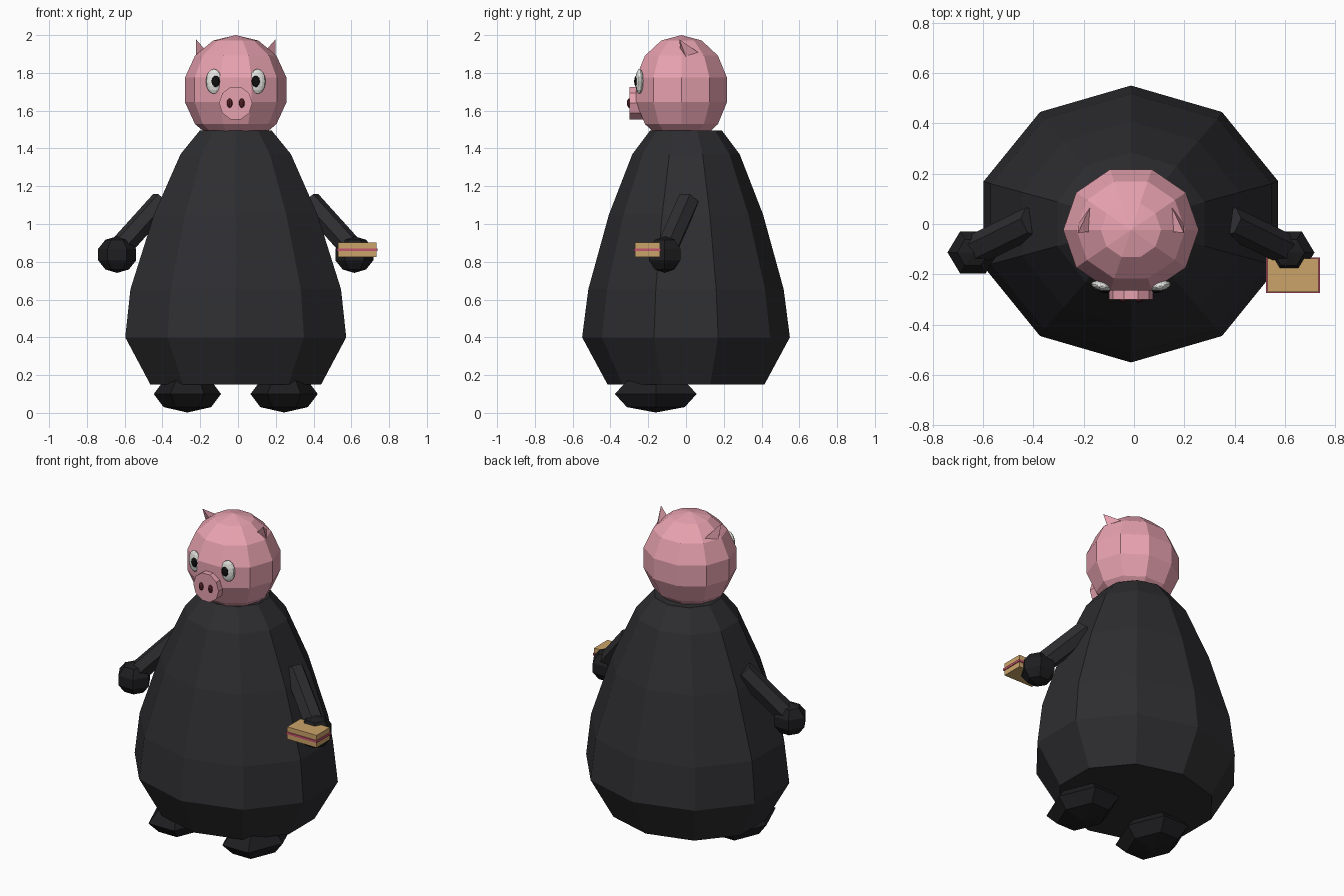
import bpy, bmesh
from math import sin, cos, pi, radians
from mathutils import Vector

if "Cube" in bpy.data.objects:
    bpy.data.objects.remove(bpy.data.objects["Cube"])

CX = -0.012  # symmetry line of the figure


def mat(name, rgb):
    m = bpy.data.materials.new(name)
    m.diffuse_color = (*rgb, 1)
    m.use_nodes = True
    m.node_tree.nodes["Principled BSDF"].inputs["Base Color"].default_value = m.diffuse_color
    return m


PINK = mat("pink", (0.80, 0.36, 0.43))
BLACK = mat("cloth", (0.027, 0.027, 0.031))
DARK = mat("dark", (0.013, 0.013, 0.015))
WHITE = mat("white", (0.8, 0.8, 0.77))
PUPIL = mat("pupil", (0.005, 0.005, 0.005))
NOSTRIL = mat("nostril", (0.12, 0.02, 0.03))
BREAD = mat("bread", (0.60, 0.37, 0.14))
HAM = mat("ham", (0.55, 0.09, 0.16))


def finish(name, bm, material, loc=(0, 0, 0), rot=None):
    bmesh.ops.recalc_face_normals(bm, faces=bm.faces)
    me = bpy.data.meshes.new(name)
    bm.to_mesh(me)
    bm.free()
    me.materials.append(material)
    ob = bpy.data.objects.new(name, me)
    ob.location = loc
    if rot:
        ob.rotation_euler = rot
    bpy.context.collection.objects.link(ob)
    return ob


def lathe(name, rings, n, material, loc=(0, 0, 0), rot=None, start=0.0):
    """Loft elliptical n-gon rings (rx, ry, z), capped at both ends."""
    bm = bmesh.new()
    loops = [[bm.verts.new((rx * cos(start + 2 * pi * i / n),
                            ry * sin(start + 2 * pi * i / n), z))
              for i in range(n)] for rx, ry, z in rings]
    for a, b in zip(loops, loops[1:]):
        for i in range(n):
            j = (i + 1) % n
            bm.faces.new((a[i], a[j], b[j], b[i]))
    for end, r in ((loops[0], rings[0]), (loops[-1], rings[-1])):
        if r[0] > 1e-4:
            bm.faces.new(end)
    bmesh.ops.remove_doubles(bm, verts=bm.verts, dist=1e-5)
    return finish(name, bm, material, loc, rot)


def ball(name, size, n, rows, material, loc, rot=None, start=0.0):
    lat = [pi * k / rows - pi / 2 for k in range(rows + 1)]
    rings = [(size[0] * cos(t), size[1] * cos(t), size[2] * sin(t)) for t in lat]
    return lathe(name, rings, n, material, loc, rot, start)


def box(name, lo, hi, material):
    lo, hi = Vector(lo), Vector(hi)
    bm = bmesh.new()
    bmesh.ops.create_cube(bm, size=1)
    bmesh.ops.scale(bm, vec=hi - lo, verts=bm.verts)
    return finish(name, bm, material, (lo + hi) / 2)


# robe-like body, ten sides
lathe("body", [(0.475, 0.415, 0.15), (0.615, 0.55, 0.40), (0.586, 0.517, 0.655),
               (0.455, 0.408, 1.05), (0.307, 0.284, 1.37), (0.20, 0.19, 1.495)],
      10, BLACK, (CX, 0, 0), start=pi / 2)

# head and snout
ball("head", (0.276, 0.26, 0.29), 10, 7, PINK, (CX, -0.024, 1.71))
lathe("snout", [(0.088, 0.09, 0), (0.088, 0.09, 0.09)], 10, PINK,
      (CX, -0.21, 1.64), (pi / 2, 0, 0))

for s, side in ((-1, "left"), (1, "right")):
    # face details
    ball(side + "_nostril", (0.015, 0.012, 0.025), 8, 6, NOSTRIL,
         (CX + s * 0.032, -0.301, 1.64))
    ball(side + "_eye", (0.043, 0.02, 0.066), 12, 8, WHITE,
         (CX + s * 0.116, -0.246, 1.755), (0, 0, radians(12 * s)))
    ball(side + "_pupil", (0.024, 0.012, 0.031), 10, 6, PUPIL,
         (CX + s * 0.107, -0.262, 1.755), (0, 0, radians(12 * s)))

    # pointed ear
    bm = bmesh.new()
    v = [bm.verts.new((CX + s * x, y, z)) for x, y, z in
         ((0.21, -0.035, 1.977), (0.157, 0.078, 1.90),
          (0.155, -0.03, 1.915), (0.21, 0.015, 1.845))]
    for f in ((0, 1, 2), (0, 2, 3), (0, 3, 1), (1, 3, 2)):
        bm.faces.new([v[i] for i in f])
    finish(side + "_ear", bm, PINK)

    # arm from the shoulder to the hand
    a = Vector((CX + s * 0.39, 0.01, 1.12))
    b = Vector((CX + s * 0.625, -0.105, 0.86))
    d = b - a
    lathe(side + "_arm", [(0.062, 0.062, 0), (0.062, 0.062, d.length)], 6, BLACK,
          a, d.to_track_quat('Z', 'Y').to_euler())
    ball(side + "_hand", (0.106, 0.102, 0.097), 6, 5, DARK,
         (CX + s * 0.628, -0.113, 0.838))

    # foot
    ball(side + "_foot", (0.178, 0.25, 0.098), 6, 4, DARK,
         (CX + s * 0.256, -0.16, 0.1))

# sandwich held in the right hand
box("bread_bottom", (0.53, -0.27, 0.825), (0.733, -0.138, 0.857), BREAD)
box("sandwich_filling", (0.525, -0.275, 0.857), (0.738, -0.133, 0.871), HAM)
box("bread_top", (0.53, -0.27, 0.871), (0.733, -0.138, 0.902), BREAD)
